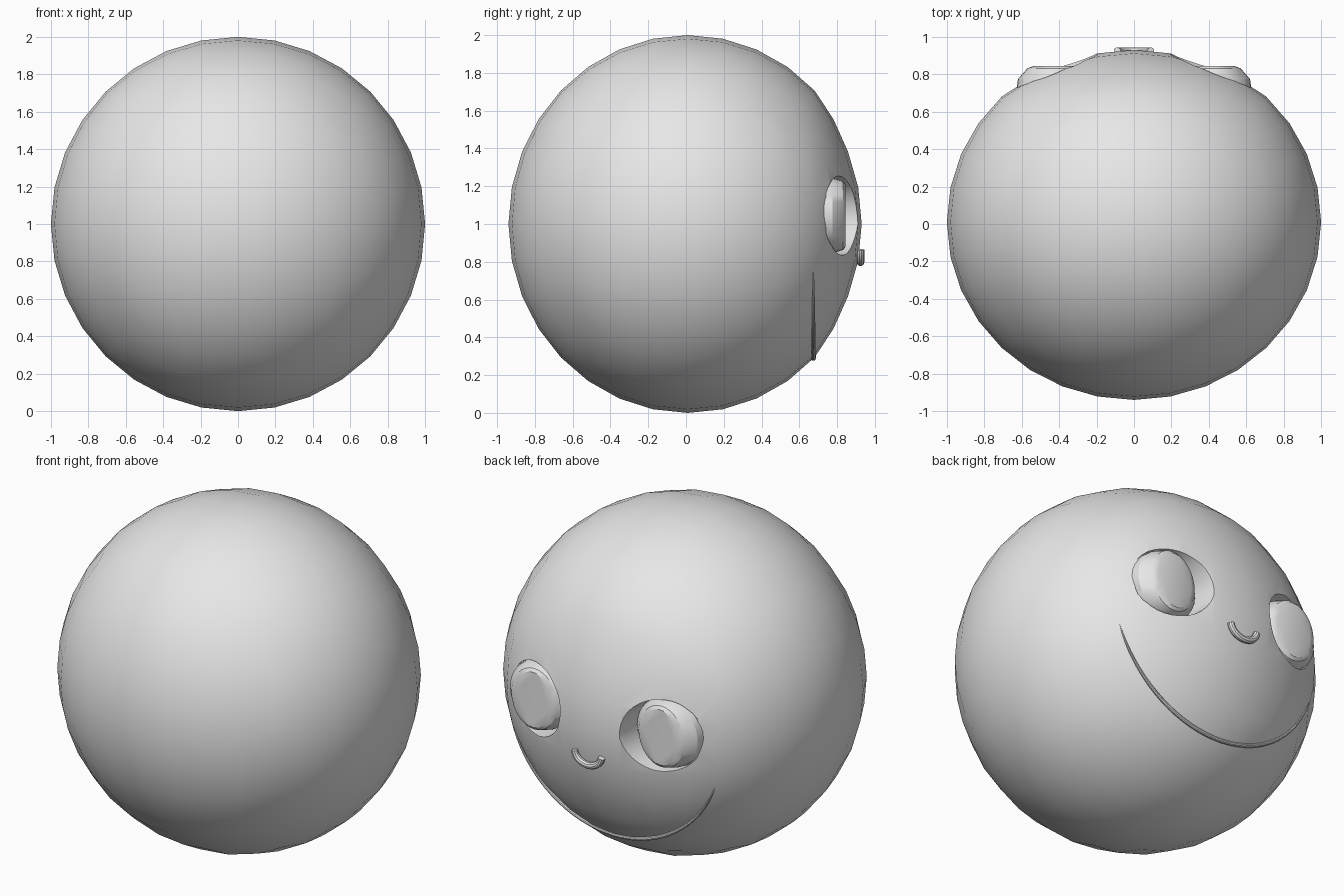
import bpy, bmesh, math
from mathutils import Vector

old = bpy.data.objects.get("Cube")
if old:
    bpy.data.objects.remove(old, do_unlink=True)

grey = bpy.data.materials.new("plain_grey")
grey.use_nodes = True
grey.diffuse_color = (0.8, 0.8, 0.8, 1)
grey.node_tree.nodes["Principled BSDF"].inputs["Base Color"].default_value = (0.8, 0.8, 0.8, 1)

CENTRE = Vector((0, 0.01, 1))
EYE_X, EYE_Z = 0.42, 1.045


def add_object(name, bm):
    bmesh.ops.recalc_face_normals(bm, faces=bm.faces)
    mesh = bpy.data.meshes.new(name)
    bm.to_mesh(mesh)
    bm.free()
    obj = bpy.data.objects.new(name, mesh)
    bpy.context.collection.objects.link(obj)
    mesh.materials.append(grey)
    return obj


def activate(obj):
    bpy.ops.object.select_all(action='DESELECT')
    obj.select_set(True)
    bpy.context.view_layer.objects.active = obj


def smooth(obj):
    activate(obj)
    bpy.ops.object.shade_smooth_by_angle(angle=math.radians(30))


def lathe_y(name, x, z, rings, sides=32):
    """Closed solid of elliptical rings (y, x radius, z radius) along y."""
    bm = bmesh.new()
    loops = []
    for y, rx, rz in rings:
        angles = [2 * math.pi * i / sides for i in range(sides)]
        loops.append([bm.verts.new((x + rx * math.cos(a), y, z + rz * math.sin(a)))
                      for a in angles])
    for low, high in zip(loops, loops[1:]):
        for i in range(sides):
            j = (i + 1) % sides
            bm.faces.new((low[i], low[j], high[j], high[i]))
    bm.faces.new(loops[0])
    bm.faces.new(loops[-1])
    return add_object(name, bm)


def tube(name, points, radius, taper=False):
    """Round rod along a path, optionally thinning to nothing at its ends."""
    curve = bpy.data.curves.new(name, 'CURVE')
    curve.dimensions = '3D'
    curve.bevel_depth = radius
    curve.bevel_resolution = 3
    curve.use_fill_caps = True
    line = curve.splines.new('POLY')
    line.points.add(len(points) - 1)
    for i, (p, co) in enumerate(zip(line.points, points)):
        p.co = (*co, 1)
        if taper:
            p.radius = math.sin(math.pi * i / (len(points) - 1)) ** 0.5 + 0.02
    obj = bpy.data.objects.new(name, curve)
    bpy.context.collection.objects.link(obj)
    curve.materials.append(grey)
    activate(obj)
    bpy.ops.object.convert(target='MESH')
    smooth(bpy.context.object)


# Body: a rounded cube grid, with the face side slightly flattened
bm = bmesh.new()
bmesh.ops.create_cube(bm, size=2)
bmesh.ops.subdivide_edges(bm, edges=bm.edges[:], cuts=7, use_grid_fill=True)
for v in bm.verts:
    d = Vector([math.tan(c * math.pi / 4) for c in v.co]).normalized()
    d.y *= 0.95
    d.y -= 0.03 * min(1, max(0, (d.y - 0.66) / 0.2))
    v.co = CENTRE + d
body = add_object("body", bm)

# Eyes: sunken sockets, each holding a flat-fronted plug
for side, x in (("left", EYE_X), ("right", -EYE_X)):
    cutter = lathe_y(side + "_socket_cutter", x, EYE_Z,
                     [(0.74, 0.212, 0.205), (0.86, 0.218, 0.212), (1.1, 0.25, 0.235)])
    cutter.hide_render = True
    activate(body)
    mod = body.modifiers.new("socket", 'BOOLEAN')
    mod.operation = 'DIFFERENCE'
    mod.solver = 'EXACT'
    mod.object = cutter
    bpy.ops.object.modifier_apply(modifier=mod.name)
    bpy.data.objects.remove(cutter, do_unlink=True)
    smooth(lathe_y(side + "_eye", x, EYE_Z,
                   [(0.72, 0.208, 0.202), (0.775, 0.2, 0.2),
                    (0.832, 0.15, 0.182), (0.845, 0.115, 0.165)]))
smooth(body)

# Mouth: small raised smile
arc = [math.radians(185 + 170 * i / 14) for i in range(15)]
tube("mouth", [(0.09 * math.cos(a), 0.924, 0.87 + 0.073 * math.sin(a)) for a in arc], 0.02)

# Chin crease: faint ridge around the lower edge of the face
arc = [math.radians(200 + 140 * i / 32) for i in range(33)]
tube("chin_crease", [(0.712 * math.cos(a), 0.675, 1 + 0.712 * math.sin(a)) for a in arc],
     0.012, taper=True)
